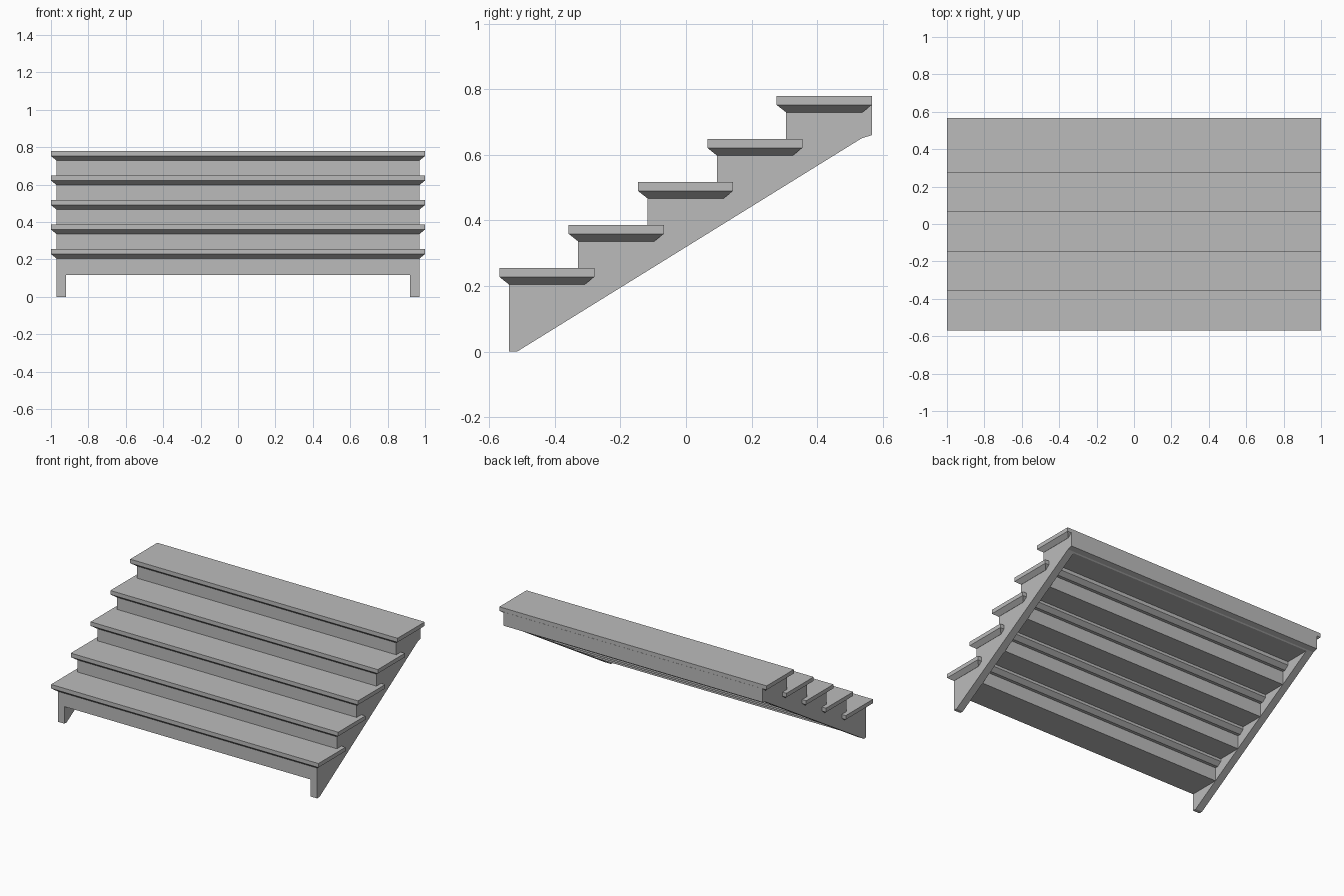
import bpy
import bmesh

if "Cube" in bpy.data.objects:
    bpy.data.objects.remove(bpy.data.objects["Cube"], do_unlink=True)

STEPS, RUN, RISE = 5, 0.2113, 0.131
FRONT, BACK = -0.569, 0.567        # tread nose and rear limit
DEPTH, NOSE = 0.29, 0.029          # tread depth and overhang
TOP, EDGE, UNDER, SOFFIT = 0.255, 0.228, 0.205, 0.115
HALF, BODY, INNER = 1.0, 0.97, 0.92

grey = bpy.data.materials.new("plain_grey")
grey.use_nodes = True
grey.diffuse_color = (0.5, 0.5, 0.5, 1)
grey.node_tree.nodes["Principled BSDF"].inputs["Base Color"].default_value = (0.5, 0.5, 0.5, 1)


def finish(name, bm):
    bmesh.ops.recalc_face_normals(bm, faces=bm.faces)
    mesh = bpy.data.meshes.new(name)
    bm.to_mesh(mesh)
    bm.free()
    mesh.materials.append(grey)
    obj = bpy.data.objects.new(name, mesh)
    bpy.context.collection.objects.link(obj)
    return obj


def extrude_profile(name, profile, x0, x1):
    """Extrude a (y, z) outline sideways from x0 to x1."""
    bm = bmesh.new()
    face = bm.faces.new([bm.verts.new((x0, y, z)) for y, z in profile])
    moved = bmesh.ops.extrude_face_region(bm, geom=[face])["geom"]
    bmesh.ops.translate(bm, vec=(x1 - x0, 0, 0),
                        verts=[v for v in moved if isinstance(v, bmesh.types.BMVert)])
    return finish(name, bm)


def tread(name, y, z):
    """Slab with its lower edge chamfered all round."""
    bm = bmesh.new()
    rings = []
    for height, inset in ((UNDER, NOSE), (EDGE, 0), (TOP, 0)):
        x, a, b = HALF - min(inset, HALF - BODY), y + inset, y + DEPTH - inset
        rings.append([bm.verts.new((px, py, z + height))
                      for px, py in ((-x, a), (x, a), (x, b), (-x, b))])
    bm.faces.new(rings[0])
    bm.faces.new(rings[-1])
    for low, high in zip(rings, rings[1:]):
        for i in range(4):
            j = (i + 1) % 4
            bm.faces.new((low[i], low[j], high[j], high[i]))
    return finish(name, bm)


# Treads and the solid riser blocks beneath them
for i in range(STEPS):
    y, z = FRONT + RUN * i, RISE * i
    tread(f"tread_{i + 1}", y, z)
    f, r = y + NOSE, y + NOSE + RUN
    if i < STEPS - 1:
        outline = [(f, z + SOFFIT), (r, z + SOFFIT), (r, z + UNDER + 0.01), (f, z + UNDER + 0.01)]
    else:
        # The last block closes the back with an upright panel
        outline = [(f, z + SOFFIT + 0.006), (0.527, 0.645), (0.535, 0.65), (BACK, 0.66),
                   (BACK, z + EDGE), (f, z + EDGE)]
    extrude_profile(f"riser_{i + 1}", outline, -INNER, INNER)

# Stepped side stringers
side = [(FRONT + NOSE, 0), (-0.515, 0), (0.535, 0.65), (BACK, 0.66),
        (BACK, RISE * (STEPS - 1) + EDGE)]
for i in reversed(range(STEPS)):
    f = FRONT + NOSE + RUN * i
    side.append((f, RISE * i + EDGE))
    if i:
        side.append((f, RISE * (i - 1) + EDGE))
for name, sign in (("left_stringer", 1), ("right_stringer", -1)):
    extrude_profile(name, side, sign * INNER, sign * BODY)
